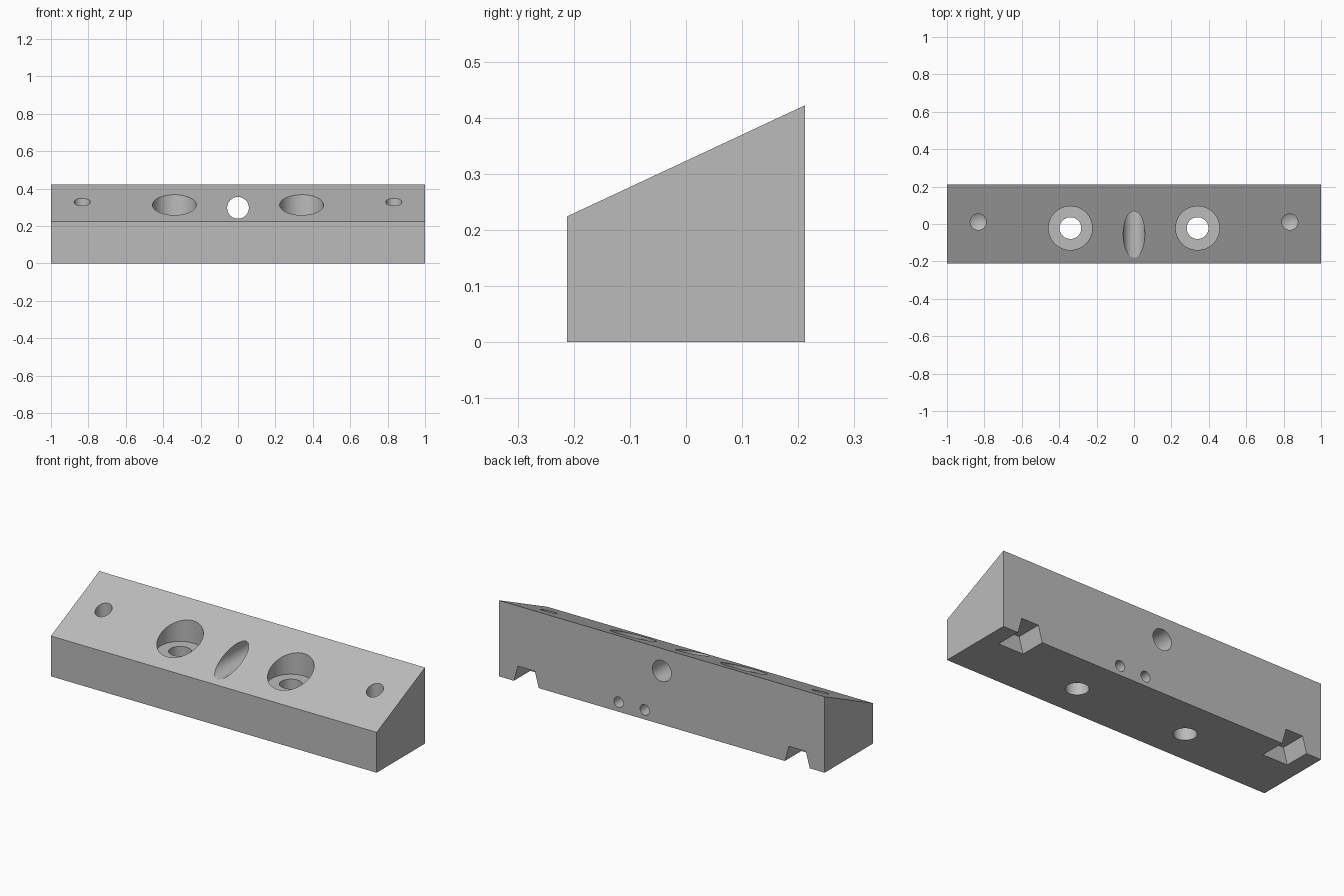
import bpy, bmesh, math
from mathutils import Matrix

if "Cube" in bpy.data.objects:
    bpy.data.objects.remove(bpy.data.objects["Cube"])

gray = bpy.data.materials.new("plain_gray")
gray.diffuse_color = (0.5, 0.5, 0.5, 1)
gray.use_nodes = True
gray.node_tree.nodes["Principled BSDF"].inputs["Base Color"].default_value = gray.diffuse_color


def link(name, bm):
    bmesh.ops.recalc_face_normals(bm, faces=bm.faces)
    mesh = bpy.data.meshes.new(name)
    bm.to_mesh(mesh)
    bm.free()
    mesh.materials.append(gray)
    ob = bpy.data.objects.new(name, mesh)
    bpy.context.collection.objects.link(ob)
    return ob


def prism(name, profile, matrix, length):
    """Extrude a closed outline, given in local xy, along local z."""
    bm = bmesh.new()
    face = bm.faces.new([bm.verts.new((a, b, 0)) for a, b in profile])
    ext = bmesh.ops.extrude_face_region(bm, geom=[face])["geom"]
    bmesh.ops.translate(bm, verts=[v for v in ext if isinstance(v, bmesh.types.BMVert)],
                        vec=(0, 0, length))
    bmesh.ops.transform(bm, matrix=matrix, verts=bm.verts)
    return link(name, bm)


def drill(name, start, radius, length, rot=None, tip=0.0):
    """Round cutter running along local +z, with an optional cone tip."""
    bm = bmesh.new()
    n = 64
    rings = [[bm.verts.new((radius * math.cos(2 * math.pi * i / n),
                            radius * math.sin(2 * math.pi * i / n), z)) for i in range(n)]
             for z in (0, length)]
    bm.faces.new(rings[0])
    for i in range(n):
        j = (i + 1) % n
        bm.faces.new((rings[0][i], rings[0][j], rings[1][j], rings[1][i]))
    if tip:
        point = bm.verts.new((0, 0, length + tip))
        for i in range(n):
            bm.faces.new((rings[1][i], rings[1][(i + 1) % n], point))
    else:
        bm.faces.new(rings[1])
    m = Matrix.Translation(start) @ (rot or Matrix())
    bmesh.ops.transform(bm, matrix=m, verts=bm.verts)
    return link(name, bm)


DOWN = Matrix.Rotation(math.pi, 4, 'X')
FORWARD = Matrix.Rotation(math.pi / 2, 4, 'X')   # local z -> -y, local y -> z

# Wedge-topped bar: side profile (y, z) extruded along x
axes = Matrix(((0, 0, 1, -1), (1, 0, 0, 0), (0, 1, 0, 0), (0, 0, 0, 1)))
block = prism("wedge_block", [(-0.212, 0), (0.212, 0), (0.212, 0.422), (-0.212, 0.224)], axes, 2)

cutters = []
for s in (-1, 1):
    # Counterbored screw holes
    cutters.append(drill("screw_hole", (s * 0.34, -0.022, -0.1), 0.058, 0.6))
    cutters.append(drill("counterbore", (s * 0.34, -0.022, 0.243), 0.117, 0.4))
    # Blind holes near the ends
    cutters.append(drill("end_hole", (s * 0.833, 0.011, 0.5), 0.043, 0.34, DOWN, 0.025))
    # Tapered notches in the lower back edge
    cutters.append(prism("back_notch", [(-0.09, -0.05), (0.09, -0.05), (0.052, 0.088), (-0.052, 0.088)],
                         Matrix.Translation((s * 0.832, 0.3, 0)) @ FORWARD, 0.232))
# Through hole from front to back
cutters.append(drill("cross_hole", (0, 0.4, 0.297), 0.058, 0.8, FORWARD))
# Pair of small blind holes in the back
for x in (0.105, 0.265):
    cutters.append(drill("pin_hole", (x, 0.3, 0.053), 0.029, 0.2, FORWARD, 0.017))

# Cut all openings
for c in cutters:
    mod = block.modifiers.new(c.name, 'BOOLEAN')
    mod.operation = 'DIFFERENCE'
    mod.solver = 'EXACT'
    mod.object = c
    c.hide_render = True
bpy.context.view_layer.objects.active = block
block.select_set(True)
for mod in list(block.modifiers):
    bpy.ops.object.modifier_apply(modifier=mod.name)
for c in cutters:
    bpy.data.objects.remove(c, do_unlink=True)
bpy.ops.object.shade_smooth_by_angle(angle=math.radians(20))
